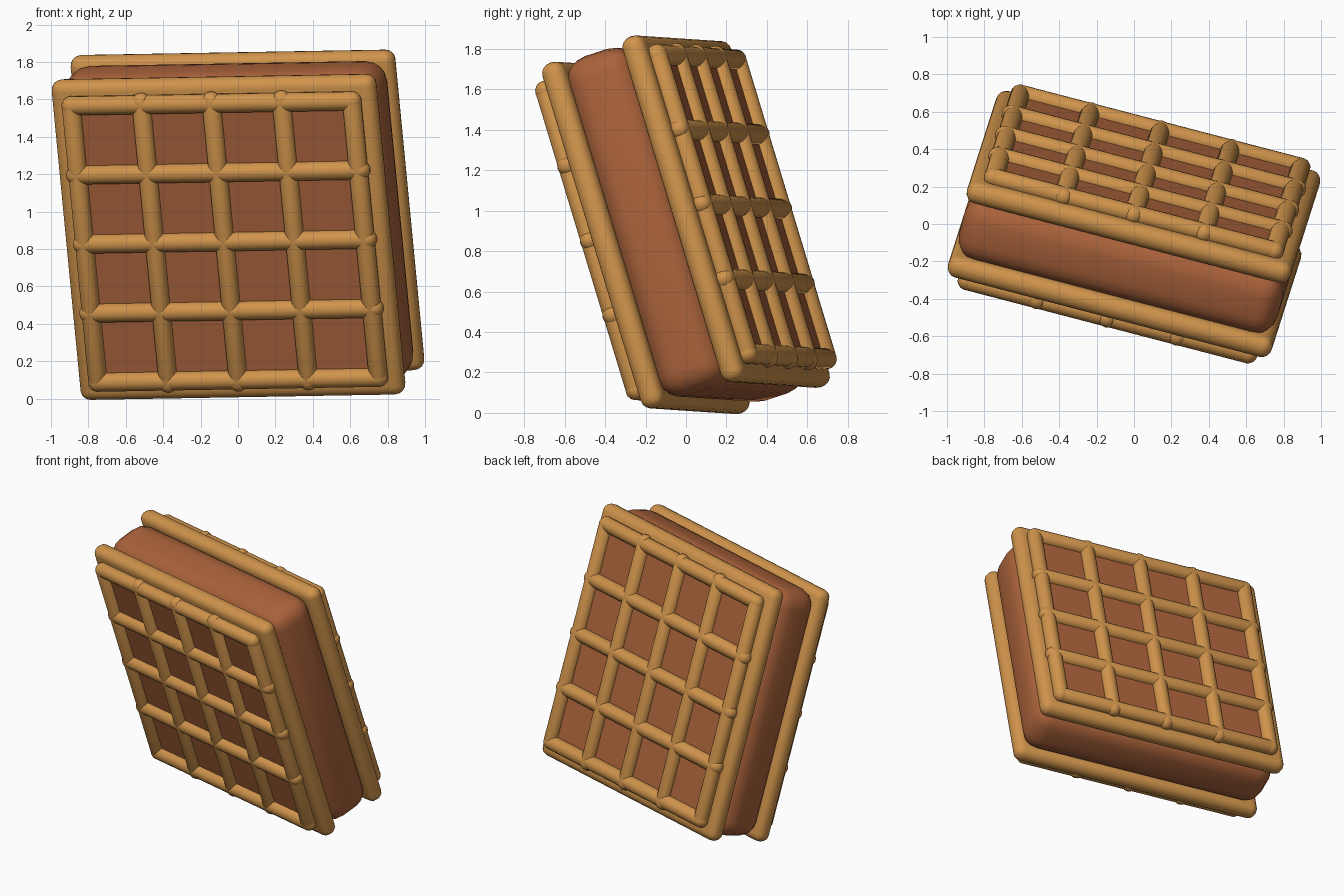
import bpy
from mathutils import Matrix, Vector

cube = bpy.data.objects.get("Cube")
if cube:
    bpy.data.objects.remove(cube, do_unlink=True)

# Tilted frame of the whole sandwich: width, thickness and height axes
width = Vector((0.967, -0.252, 0.017)).normalized()
height = Vector((-0.096, -0.287, 0.953))
height = (height - width * height.dot(width)).normalized()
depth = height.cross(width)
TILT = Matrix((width, depth, height)).transposed().to_4x4()
TILT.translation = (0, 0, 0.93)


def material(name, colour):
    mat = bpy.data.materials.new(name)
    mat.use_nodes = True
    mat.diffuse_color = colour
    mat.node_tree.nodes["Principled BSDF"].inputs["Base Color"].default_value = colour
    return mat


WAFFLE = material("golden waffle", (0.63, 0.296, 0.072, 1))
FILLING = material("brown filling", (0.40, 0.122, 0.043, 1))


def finish(name, mat, local):
    obj = bpy.context.object
    obj.name = name
    obj.data.materials.append(mat)
    obj.matrix_world = TILT @ local
    bpy.ops.object.shade_smooth_by_angle()
    return obj


def slab(name, mat, half, thick, y, bevel=0, segments=3):
    bpy.ops.mesh.primitive_cube_add(size=2)
    obj = bpy.context.object
    obj.data.transform(Matrix.Diagonal((half, thick / 2, half, 1)))
    if bevel:
        mod = obj.modifiers.new("rounded edges", "BEVEL")
        mod.width, mod.segments = bevel, segments
        bpy.ops.object.modifier_apply(modifier=mod.name)
    return finish(name, mat, Matrix.Translation((0, y, 0)))


def bar(name, half, radius, position, across):
    # Capsule: a sphere split at its equator and pulled apart
    bpy.ops.mesh.primitive_uv_sphere_add(segments=16, ring_count=9, radius=radius)
    for v in bpy.context.object.data.vertices:
        v.co.z += half if v.co.z > 0 else -half
    turn = Matrix.Rotation(1.5708, 4, "Y") if across else Matrix.Identity(4)
    return finish(name, WAFFLE, Matrix.Translation(position) @ turn)


# Soft slab in the middle
slab("filling", FILLING, 0.88, 0.36, 0, 0.12, 4)

# A waffle on each side: rounded base, cell floor, grid of bars
REACH, RADIUS, COUNT = 0.775, 0.052, 5
for side, sign in (("front", -1), ("back", 1)):
    slab(side + "_waffle_base", WAFFLE, 0.895, 0.12, sign * 0.215, 0.055, 4)
    slab(side + "_cell_floor", FILLING, REACH, 0.06, sign * 0.268)
    for i in range(COUNT):
        at = REACH * (2 * i / (COUNT - 1) - 1)
        half = REACH + (0.012 if 0 < i < COUNT - 1 else 0)
        y = sign * 0.298
        bar(f"{side}_upright_bar_{i + 1}", half, RADIUS, (at, y, 0), False)
        bar(f"{side}_cross_bar_{i + 1}", half, RADIUS, (0, y, at), True)
